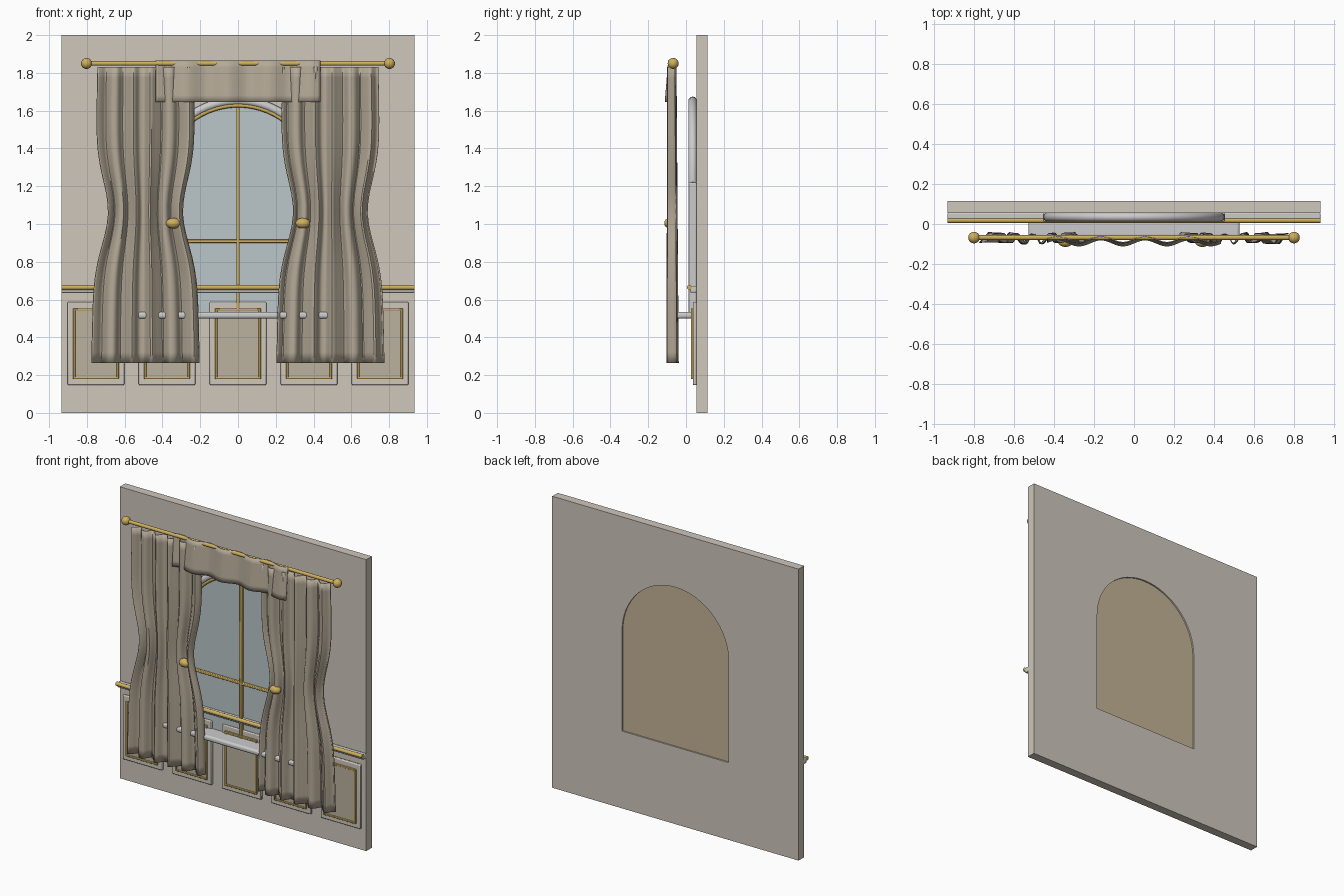
import bpy, bmesh, math
from math import sin, cos, pi, exp

if "Cube" in bpy.data.objects:
    bpy.data.objects.remove(bpy.data.objects["Cube"])


def mat(name, rgb):
    m = bpy.data.materials.new(name)
    m.diffuse_color = (*rgb, 1)
    m.use_nodes = True
    m.node_tree.nodes["Principled BSDF"].inputs["Base Color"].default_value = m.diffuse_color
    return m


WALL = mat("plaster", (0.62, 0.57, 0.50))
PANEL = mat("panel_tan", (0.50, 0.44, 0.34))
CLOTH = mat("curtain_cloth", (0.46, 0.40, 0.31))
GOLD = mat("gold", (0.62, 0.43, 0.11))
WHITE = mat("white_paint", (0.80, 0.79, 0.78))
GLASS = mat("glass", (0.50, 0.57, 0.59))
BACK = mat("backing", (0.55, 0.45, 0.30))

SPRING, SILL_Z, R = 1.22, 0.53, 0.405


def finish(ob, name, m, smooth=True):
    ob.name = name
    ob.data.materials.clear()
    ob.data.materials.append(m)
    bpy.ops.object.select_all(action='DESELECT')
    bpy.context.view_layer.objects.active = ob
    ob.select_set(True)
    if smooth:
        bpy.ops.object.shade_smooth_by_angle(angle=math.radians(40))
    return ob


def box(name, x0, x1, y0, y1, z0, z1, m, bevel=0.0, seg=2):
    bpy.ops.mesh.primitive_cube_add(size=1)
    ob = bpy.context.object
    for v in ob.data.vertices:
        v.co = (x0 if v.co.x < 0 else x1, y0 if v.co.y < 0 else y1, z0 if v.co.z < 0 else z1)
    if bevel:
        b = ob.modifiers.new("bevel", 'BEVEL')
        b.width, b.segments = bevel, seg
    return finish(ob, name, m, bool(bevel))


def rod(name, half, y, z, r, m):
    bpy.ops.mesh.primitive_cylinder_add(vertices=20, radius=r, depth=2 * half,
                                        location=(0, y, z), rotation=(0, pi / 2, 0))
    return finish(bpy.context.object, name, m)


def ball(name, loc, size, m):
    bpy.ops.mesh.primitive_uv_sphere_add(segments=24, ring_count=14, radius=1, location=loc)
    bpy.context.object.scale = size
    return finish(bpy.context.object, name, m)


def arc(r, n=32):
    return [(r * cos(pi * i / n), SPRING + r * sin(pi * i / n)) for i in range(n + 1)]


def curve(name, outlines, y, m, depth=0.0, tube=0.0):
    # flat plate from closed outlines, or a round tube along an open path
    cu = bpy.data.curves.new(name, 'CURVE')
    cu.dimensions = '3D' if tube else '2D'
    if tube:
        cu.bevel_depth, cu.bevel_resolution, cu.use_fill_caps = tube, 3, True
    else:
        cu.fill_mode, cu.extrude = 'BOTH', depth / 2
    for pts in outlines:
        s = cu.splines.new('POLY')
        s.points.add(len(pts) - 1)
        for p, (x, z) in zip(s.points, pts):
            p.co = (x, z, 0, 1)
        s.use_cyclic_u = not tube
    ob = bpy.data.objects.new(name, cu)
    bpy.context.collection.objects.link(ob)
    ob.location.y, ob.rotation_euler.x = y, pi / 2
    bpy.ops.object.select_all(action='DESELECT')
    bpy.context.view_layer.objects.active = ob
    ob.select_set(True)
    bpy.ops.object.convert(target='MESH')
    return finish(bpy.context.object, name, m)


def cloth(name, nu, nv, f, m):
    # sheet from a function of (u, v), thickened
    bm = bmesh.new()
    g = [[bm.verts.new(f(i / nu, j / nv)) for i in range(nu + 1)] for j in range(nv + 1)]
    for j in range(nv):
        for i in range(nu):
            bm.faces.new((g[j][i], g[j][i + 1], g[j + 1][i + 1], g[j + 1][i]))
    me = bpy.data.meshes.new(name)
    bm.to_mesh(me)
    bm.free()
    ob = bpy.data.objects.new(name, me)
    bpy.context.collection.objects.link(ob)
    s = ob.modifiers.new("thickness", 'SOLIDIFY')
    s.thickness, s.offset = 0.005, 0
    return finish(ob, name, m)


# wall with arched opening, glass and backing
opening = [(-R, SILL_Z), (R, SILL_Z)] + arc(R)
curve("wall", [[(-0.935, 0), (0.935, 0), (0.935, 2), (-0.935, 2)], opening], 0.085, WALL, 0.06)
curve("window_glass", [opening], 0.05, GLASS, 0.008)
curve("window_backing", [opening], 0.10, BACK, 0.01)

# window frame
curve("arch_frame", [arc(0.432)], 0.035, WHITE, tube=0.023)
curve("arch_gold_trim", [arc(0.408)], 0.028, GOLD, tube=0.011)
for s, side in ((-1, "left"), (1, "right")):
    x = s * 0.43
    box("jamb_" + side, x - 0.025, x + 0.025, 0.012, 0.055, SILL_Z, SPRING, WHITE, 0.005)
box("mullion_vertical", -0.009, 0.009, 0.028, 0.048, SILL_Z, 1.63, GOLD, 0.004)
box("mullion_horizontal", -R, R, 0.028, 0.048, 0.90, 0.917, GOLD, 0.004)
box("window_sill", -0.53, 0.53, -0.066, 0.055, 0.499, 0.535, WHITE, 0.014, 4)

# chair rail
box("chair_rail", -0.935, 0.935, 0.022, 0.056, 0.637, 0.672, WHITE, 0.006)
rod("chair_rail_gold", 0.935, 0.018, 0.664, 0.013, GOLD)

# wainscot panels with gold trim
for i in range(5):
    c = (i - 2) * 0.376
    n = "panel_%d" % (i + 1)
    box(n, c - 0.15, c + 0.15, 0.036, 0.056, 0.147, 0.588, WALL, 0.006)
    box(n + "_field", c - 0.115, c + 0.115, 0.032, 0.04, 0.185, 0.548, PANEL)
    for s in (-1, 1):
        x, z = c + s * 0.115, 0.366 + s * 0.181
        box(n + "_trim_side", x - 0.006, x + 0.006, 0.026, 0.04, 0.18, 0.552, GOLD, 0.003)
        box(n + "_trim_rail", c - 0.121, c + 0.121, 0.026, 0.04, z - 0.006, z + 0.006, GOLD, 0.003)

# curtain rod and finials
rod("curtain_rod", 0.80, -0.068, 1.85, 0.012, GOLD)
for s, side in ((-1, "left"), (1, "right")):
    ball("finial_" + side, (s * 0.802, -0.068, 1.85), (0.029,) * 3, GOLD)

# pinched curtains with tiebacks
for s, side, ph in ((-1, "left", 0.085), (1, "right", 0.05)):
    def curtain(u, v, s=s, ph=ph):
        z = 0.265 + v * 1.565
        half = 0.285 - 0.032 * v - 0.072 * exp(-((z - 1.06) / 0.24) ** 2)
        a = 2 * pi * (u - ph) / 0.19
        amp = 0.031 - 0.008 * v
        y = -0.071 - 0.004 * v + amp * (0.85 * cos(a) + 0.15 * sin(2.3 * a + 1))
        return (s * 0.49 + (2 * u - 1) * half, y, z)
    cloth("curtain_" + side, 64, 28, curtain, CLOTH)
    ball("tieback_" + side, (s * 0.343, -0.085, 1.004), (0.039, 0.03, 0.028), GOLD)


# valance hanging over the rod
def valance(u, v):
    x = -0.435 + 0.87 * u
    y = -0.095 + 0.018 * v + 0.015 * cos(2 * pi * (x - 0.055) / 0.22)
    return (x, y, 1.645 + 0.22 * v)


cloth("valance", 64, 6, valance, CLOTH)
